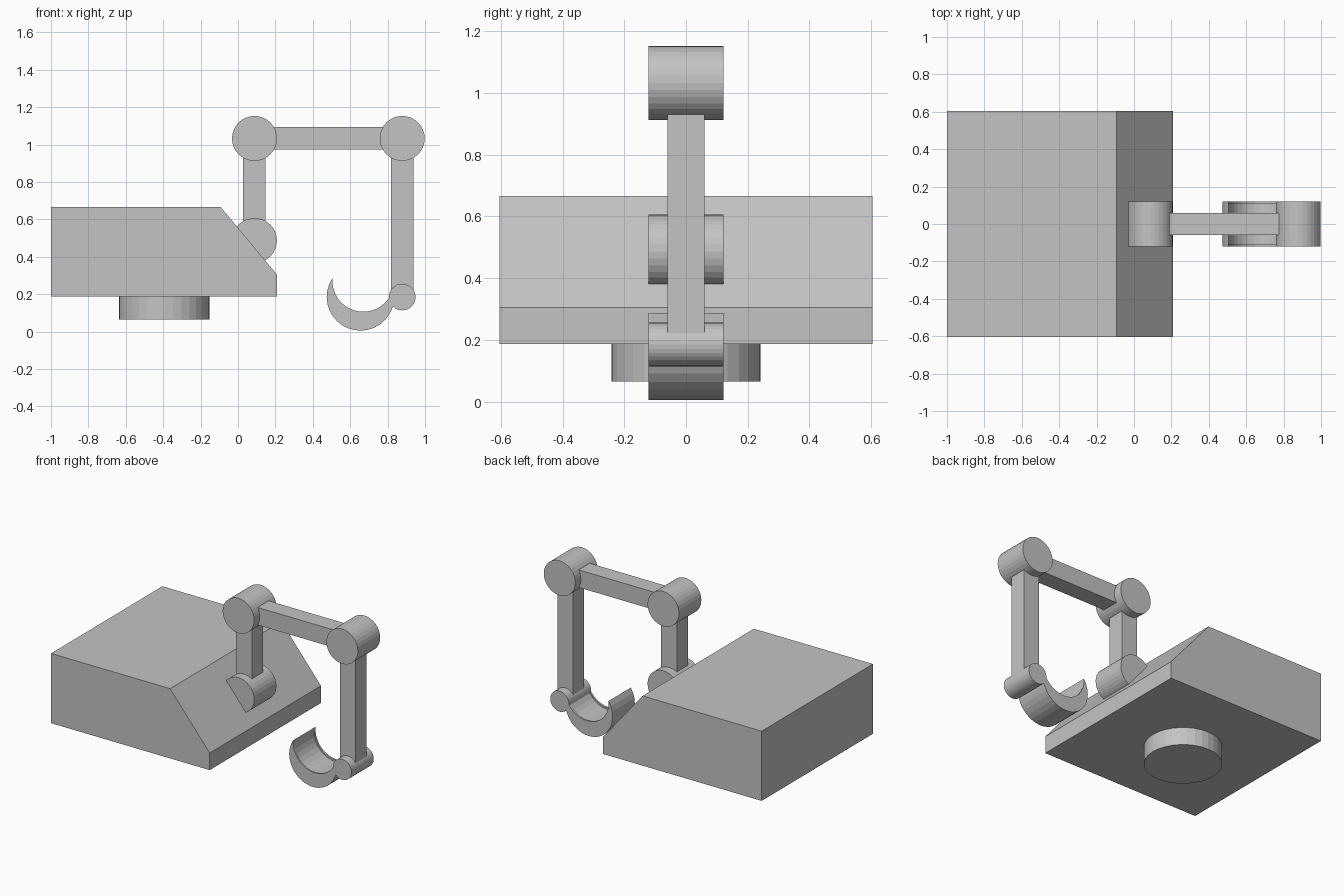
import bpy, bmesh, math
from mathutils import Vector

if "Cube" in bpy.data.objects:
    bpy.data.objects.remove(bpy.data.objects["Cube"])

grey = bpy.data.materials.new("plain_grey")
grey.diffuse_color = (0.55, 0.55, 0.55, 1)
grey.use_nodes = True
grey.node_tree.nodes["Principled BSDF"].inputs["Base Color"].default_value = grey.diffuse_color


def prism(name, profile, y0, y1):
    """Extrude an (x, z) outline from y0 to y1."""
    bm = bmesh.new()
    face = bm.faces.new([bm.verts.new((x, y0, z)) for x, z in profile])
    ext = bmesh.ops.extrude_face_region(bm, geom=[face])
    verts = [g for g in ext["geom"] if isinstance(g, bmesh.types.BMVert)]
    bmesh.ops.translate(bm, verts=verts, vec=(0, y1 - y0, 0))
    bmesh.ops.recalc_face_normals(bm, faces=bm.faces)
    mesh = bpy.data.meshes.new(name)
    bm.to_mesh(mesh)
    bm.free()
    mesh.materials.append(grey)
    obj = bpy.data.objects.new(name, mesh)
    bpy.context.collection.objects.link(obj)
    return obj


def cylinder(name, loc, radius, depth, rot=(0, 0, 0)):
    bpy.ops.mesh.primitive_cylinder_add(vertices=32, radius=radius, depth=depth,
                                        location=loc, rotation=rot)
    obj = bpy.context.object
    obj.name = name
    obj.data.materials.append(grey)
    return obj


def box(name, x0, x1, z0, z1, half_y):
    return prism(name, [(x0, z0), (x1, z0), (x1, z1), (x0, z1)], -half_y, half_y)


def arc(p, q, sag, steps):
    """Points from p to q along a circle that dips below the chord by sag."""
    p, q = Vector(p), Vector(q)
    half = (q - p).length / 2
    u = (q - p).normalized()
    down = Vector((u.y, -u.x))
    r = (half * half + sag * sag) / (2 * sag)
    c = (p + q) / 2 + down * (sag - r)
    a = math.atan2(half, r - sag)
    angles = [-a + 2 * a * i / steps for i in range(steps + 1)]
    return [tuple(c + down * r * math.cos(t) + u * r * math.sin(t)) for t in angles]


# Body with sloped front, and the round mount beneath it
prism("body", [(-1, 0.187), (0.208, 0.187), (0.208, 0.305), (-0.093, 0.667), (-1, 0.667)],
      -0.605, 0.605)
cylinder("base_mount", (-0.395, 0, 0.13), 0.242, 0.13)

# Arm joints, lying along y
for name, x, z, r in [("shoulder_joint", 0.088, 0.487, 0.12),
                      ("elbow_joint", 0.088, 1.033, 0.12),
                      ("wrist_joint", 0.878, 1.033, 0.12),
                      ("hook_joint", 0.878, 0.185, 0.071)]:
    cylinder(name, (x, 0, z), r, 0.242, (math.pi / 2, 0, 0))

# Arm links
box("lower_link", 0.028, 0.148, 0.487, 1.033, 0.06)
box("upper_link", 0.088, 0.878, 0.973, 1.094, 0.06)
box("hanging_link", 0.818, 0.938, 0.185, 1.033, 0.06)

# Crescent hook: two thin rims around a slightly recessed middle
tip, root = (0.505, 0.287), (0.83, 0.23)
for name, y0, y1, sag in [("hook_rim_front", -0.121, -0.108, 0.152),
                          ("hook_middle", -0.108, 0.108, 0.163),
                          ("hook_rim_back", 0.108, 0.121, 0.152)]:
    outer = arc(tip, root, 0.254, 20)
    inner = arc(tip, root, sag, 16)
    prism(name, outer + inner[-2:0:-1], y0, y1)
